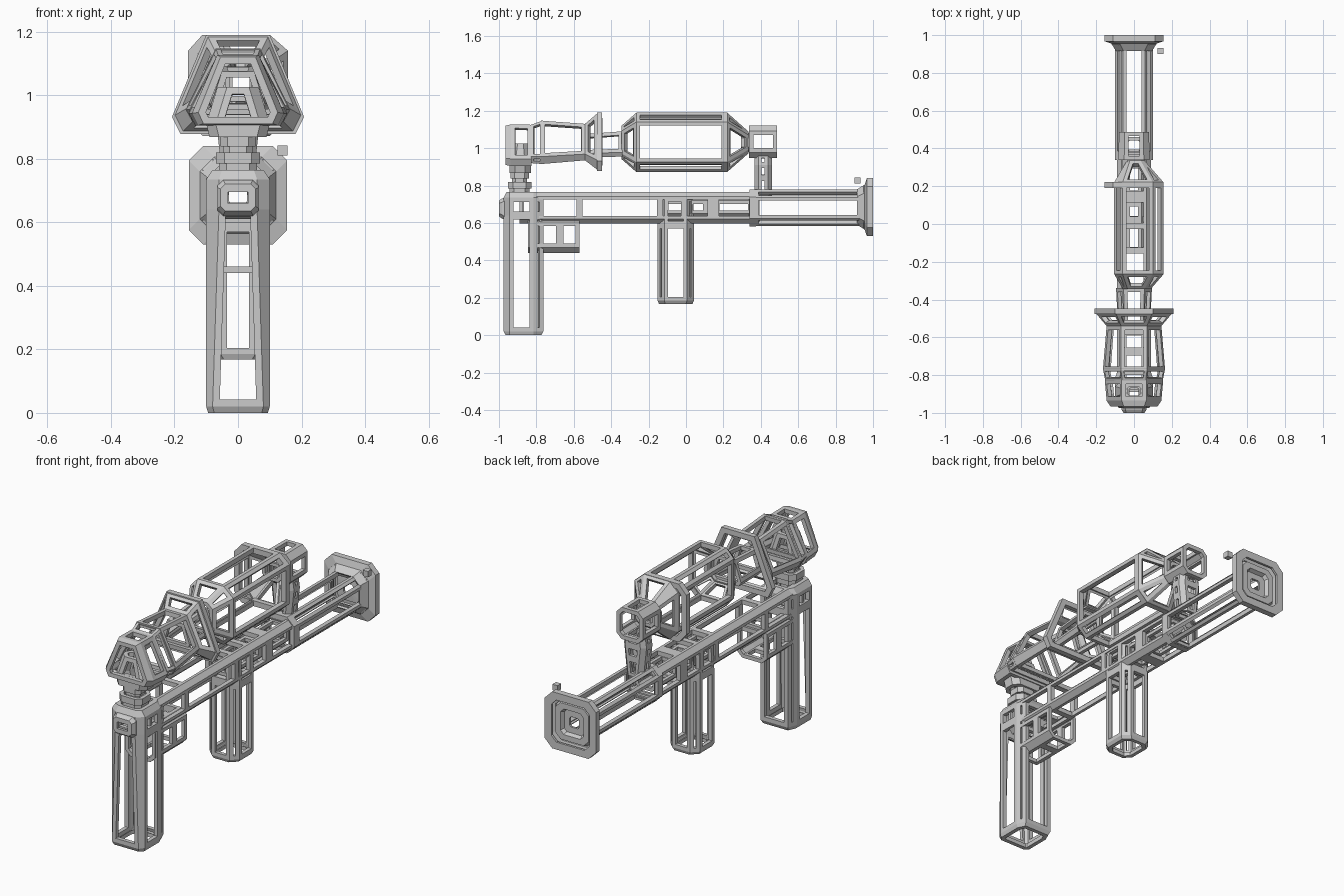
import bpy, bmesh


def frame(name, rings, t=0.022, caps=True, depth=None):
    """Loft rings of points, open a window in every face, give the bars thickness."""
    bm = bmesh.new()
    rows = [[bm.verts.new(p) for p in r] for r in rings]
    n = len(rows[0])
    for a, b in zip(rows, rows[1:]):
        for i in range(n):
            bm.faces.new((a[i], a[(i + 1) % n], b[(i + 1) % n], b[i]))
    if caps:
        bm.faces.new(rows[0])
        bm.faces.new(rows[-1])
    bmesh.ops.recalc_face_normals(bm, faces=bm.faces[:])
    wide = []
    for f in bm.faces:
        l = [e.calc_length() for e in f.edges]
        if len(l) > 4 or min(l[0] + l[2], l[1] + l[3]) > 4.8 * t:
            wide.append(f)     # narrow chamfers stay solid
    bmesh.ops.inset_individual(bm, faces=wide, thickness=t, use_even_offset=True)
    bmesh.ops.delete(bm, geom=wide, context='FACES')
    ob = add_object(name, bm)
    m = ob.modifiers.new("bar_thickness", 'SOLIDIFY')
    m.thickness = depth or t
    m.offset = -1
    m.use_even_offset = False
    return ob


def add_object(name, bm):
    me = bpy.data.meshes.new(name)
    bm.to_mesh(me)
    bm.free()
    ob = bpy.data.objects.new(name, me)
    bpy.context.collection.objects.link(ob)
    return ob


def box(name, x0, x1, y0, y1, z0, z1):
    bm = bmesh.new()
    bmesh.ops.create_cube(bm, size=1)
    for v in bm.verts:
        v.co = ((x0 + x1) / 2 + v.co.x * (x1 - x0), (y0 + y1) / 2 + v.co.y * (y1 - y0),
                (z0 + z1) / 2 + v.co.z * (z1 - z0))
    return add_object(name, bm)


def octagon(a0, a1, b0, b1, c):
    return [(a0 + c, b0), (a1 - c, b0), (a1, b0 + c), (a1, b1 - c),
            (a1 - c, b1), (a0 + c, b1), (a0, b1 - c), (a0, b0 + c)]


def along_y(y, pts):
    return [(x, y, z) for x, z in pts]


def along_z(z, pts):
    return [(x, y, z) for x, y in pts]


def yoct(y, w, z0, z1, c):
    return along_y(y, octagon(-w, w, z0, z1, c))


def zoct(z, w, y0, y1, c):
    return along_z(z, octagon(-w, w, y0, y1, c))


def trap(y, wb, wt, z0, z1):
    """Six-sided section: wide low shoulders, narrow top."""
    k = z0 + 0.17 * (z1 - z0)
    return along_y(y, [(-wb * 0.87, z0), (wb * 0.87, z0), (wb, k),
                       (wt, z1), (-wt, z1), (-wb, k)])


# Tall front upright, its front face narrowing toward the top
def upright(z, front, w=0.1, rear=0.082, d=0.0):
    return along_z(z, [(-front, -0.975 + d), (front, -0.975 + d), (w, -0.945), (w, -0.815),
                       (rear, -0.763 - d), (-rear, -0.763 - d), (-w, -0.815), (-w, -0.945)])


frame("front_upright", [upright(0.0, 0.075, 0.094, 0.075, 0.01), upright(0.02, 0.08),
                        upright(0.64, 0.06), upright(0.735, 0.06),
                        upright(0.765, 0.05, 0.08, 0.06, 0.015)], 0.022)

# Front nose plate
frame("front_nose", [yoct(-0.955, 0.065, 0.61, 0.74, 0.015), yoct(-0.985, 0.065, 0.625, 0.73, 0.02),
                     yoct(-1.0, 0.055, 0.635, 0.72, 0.015)], 0.024, depth=0.015)

# Long receiver with cells along its length
frame("receiver", [yoct(y, 0.09, 0.597, 0.765, 0.024)
                   for y in (-0.89, -0.57, -0.14, -0.01, 0.13, 0.16, 0.36)], 0.016, depth=0.024)
frame("receiver_core", [yoct(y, 0.06, 0.63, 0.74, 0.02)
                        for y in (-0.14, 0.02, 0.11, 0.16, 0.35)], 0.018)
frame("receiver_collar", [yoct(y, 0.1, 0.582, 0.78, 0.042) for y in (0.34, 0.375)], 0.024)

# Rear tube
frame("rear_tube", [yoct(y, 0.1, 0.583, 0.778, 0.042) for y in (0.37, 0.95)], 0.017, depth=0.024)


# Butt plate with stepped square frames
def plate_ring(y, r, c):
    return yoct(y, r, 0.685 - r, 0.685 + r, c)


frame("butt_plate", [plate_ring(0.915, 0.095, 0.04), plate_ring(0.955, 0.12, 0.045),
                     plate_ring(0.967, 0.155, 0.045), plate_ring(1.0, 0.155, 0.045),
                     plate_ring(1.0, 0.115, 0.03)], 0.03, caps=False, depth=0.012)
frame("butt_plate_inner_ring", [plate_ring(0.95, 0.112, 0.03), plate_ring(0.985, 0.1, 0.03),
                                plate_ring(0.985, 0.07, 0.02), plate_ring(0.965, 0.06, 0.015),
                                plate_ring(0.965, 0.028, 0.008)], 0.03, caps=False, depth=0.012)
box("rear_sight_stud", 0.125, 0.156, 0.9, 0.932, 0.81, 0.842)

# Magazine
frame("magazine", [zoct(0.168, 0.08, -0.145, 0.035, 0.035), zoct(0.185, 0.09, -0.152, 0.042, 0.036),
                   zoct(0.59, 0.09, -0.152, 0.042, 0.036), zoct(0.735, 0.085, -0.15, 0.04, 0.036)], 0.02)

# Lower box behind the front upright
frame("lower_box", [yoct(y, 0.09, 0.44, 0.635, 0.03) for y in (-0.845, -0.675, -0.57)], 0.02)

# Front mount: stacked rings up to the scope
for i, (z0, z1, w) in enumerate([(0.755, 0.785, 0.06), (0.785, 0.82, 0.07), (0.82, 0.838, 0.045),
                                 (0.838, 0.87, 0.055)]):
    y0, y1 = -0.89 - w * 0.9, -0.89 + w * 0.9
    frame("front_mount_ring_%d" % i, [zoct(z0, w, y0, y1, w * 0.4), zoct(z1, w, y0, y1, w * 0.4)], 0.02)
frame("front_mount_head", [zoct(0.868, 0.09, -0.945, -0.83, 0.03), zoct(0.91, 0.1, -0.945, -0.83, 0.03),
                           zoct(1.025, 0.065, -0.93, -0.84, 0.03)], 0.022)

# Scope front block, eyepiece band, cage and flared plate
frame("scope_front_block", [trap(-0.965, 0.125, 0.055, 0.91, 1.12), trap(-0.935, 0.145, 0.065, 0.905, 1.127),
                            trap(-0.825, 0.155, 0.065, 0.905, 1.125)], 0.022)
frame("scope_eyepiece", [trap(-0.83, 0.152, 0.062, 0.92, 1.125), trap(-0.765, 0.165, 0.07, 0.915, 1.147)],
      0.015, caps=False, depth=0.022)
frame("scope_cage", [trap(-0.775, 0.165, 0.07, 0.915, 1.147), trap(-0.54, 0.145, 0.068, 0.935, 1.13),
                     trap(-0.475, 0.2, 0.095, 0.885, 1.185)], 0.02, caps=False, depth=0.024)
frame("scope_flare_plate", [trap(-0.477, 0.208, 0.1, 0.878, 1.19), trap(-0.448, 0.208, 0.1, 0.878, 1.19)],
      0.03)
frame("scope_neck", [trap(-0.54, 0.085, 0.05, 0.95, 1.075), trap(-0.34, 0.095, 0.055, 0.955, 1.09)], 0.02)


# Scope main body, its left side pulled in except at the rear band
def body(y, s, left=0.105):
    pts = [(0.045 - left, 0.872), (0.1, 0.872), (0.157, 0.925), (0.157, 1.14),
           (0.1, 1.19), (0.045 - left, 1.19), (-left, 1.14), (-left, 0.925)]
    return along_y(y, [(x * s, 1.03 + (z - 1.03) * s) for x, z in pts])


frame("scope_body", [body(-0.345, 0.56), body(-0.265, 1), body(0.22, 1), body(0.335, 0.36)],
      0.02, depth=0.026)
frame("scope_body_rear_band", [body(0.19, 1, 0.157), body(0.222, 1, 0.157)], 0.03)

# Rear mount: windowed ring block and tapered post
frame("rear_mount_neck", [yoct(0.295, 0.06, 0.98, 1.08, 0.025), yoct(0.35, 0.06, 0.98, 1.08, 0.025)], 0.018)
frame("rear_mount_ring", [yoct(0.338, 0.082, 0.948, 1.122, 0.03), yoct(0.487, 0.08, 0.948, 1.122, 0.03)], 0.022)
frame("rear_mount_post", [zoct(0.745, 0.05, 0.365, 0.46, 0.022), zoct(0.84, 0.06, 0.365, 0.46, 0.022),
                          zoct(0.91, 0.068, 0.365, 0.46, 0.022), zoct(0.965, 0.06, 0.365, 0.46, 0.022)], 0.017)
